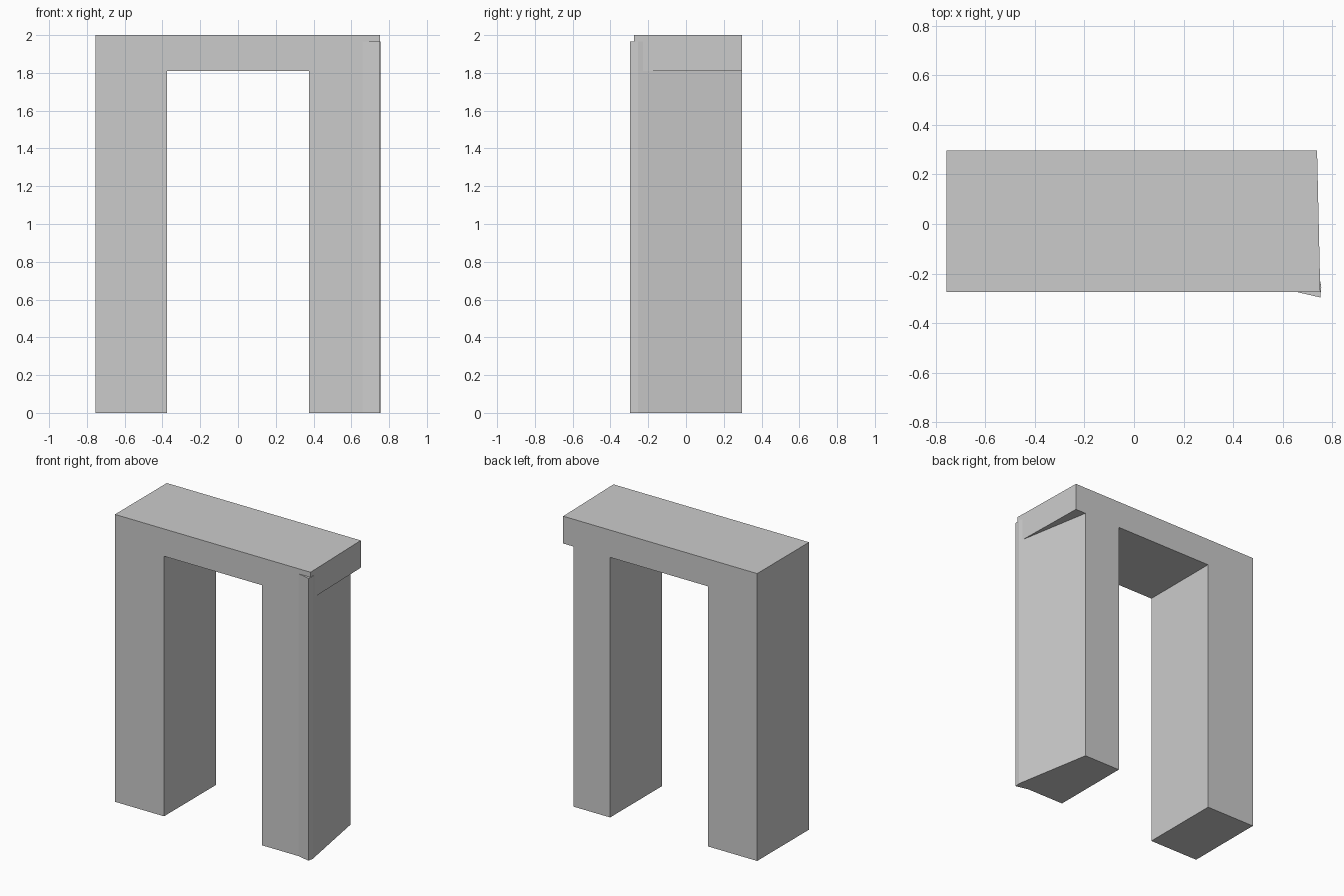
import bpy
import bmesh

cube = bpy.data.objects.get("Cube")
if cube:
    bpy.data.objects.remove(cube, do_unlink=True)

stone = bpy.data.materials.new("plain_grey")
stone.use_nodes = True
grey = (0.6, 0.6, 0.6, 1)
stone.diffuse_color = grey
stone.node_tree.nodes["Principled BSDF"].inputs["Base Color"].default_value = grey

FRONT, BACK = -0.275, 0.296
OUTER, INNER = 0.755, 0.377
SOFFIT, TOP, WEDGE_TOP = 1.81, 2.0, 1.965


def prism(name, outline, offset, adjust=None):
    """Extrude a closed outline of 3D points along an offset."""
    bm = bmesh.new()
    face = bm.faces.new([bm.verts.new(p) for p in outline])
    grown = bmesh.ops.extrude_face_region(bm, geom=[face])["geom"]
    moved = [v for v in grown if isinstance(v, bmesh.types.BMVert)]
    bmesh.ops.translate(bm, verts=moved, vec=offset)
    if adjust:
        adjust(moved)
    bmesh.ops.recalc_face_normals(bm, faces=bm.faces)
    mesh = bpy.data.meshes.new(name)
    bm.to_mesh(mesh)
    bm.free()
    mesh.materials.append(stone)
    obj = bpy.data.objects.new(name, mesh)
    bpy.context.collection.objects.link(obj)
    return obj


def skew_end(verts):
    """Pull the back of the lintel's free end slightly inwards."""
    for v in verts:
        if v.co.x > INNER:
            v.co.x -= 0.013


# Right post and lintel, one upside-down L
profile = [(-OUTER, 0), (-INNER, 0), (-INNER, SOFFIT),
           (0.751, SOFFIT), (0.751, TOP), (-OUTER, TOP)]
prism("right_post_and_lintel", [(x, FRONT, z) for x, z in profile],
      (0, BACK - FRONT, 0), skew_end)

# Left post, with a flared front corner and a slanted outer side
flare = [(0.66, FRONT), (0.751, -0.296), (0.755, -0.255)]
footprint = [(INNER, FRONT)] + flare + [(0.658, BACK), (INNER, BACK)]
prism("left_post", [(x, y, 0) for x, y in footprint], (0, 0, SOFFIT))

# Flared corner carried up beside the lintel
corner = flare + [(0.745, -0.2)]
prism("left_post_corner", [(x, y, SOFFIT) for x, y in corner],
      (0, 0, WEDGE_TOP - SOFFIT))
